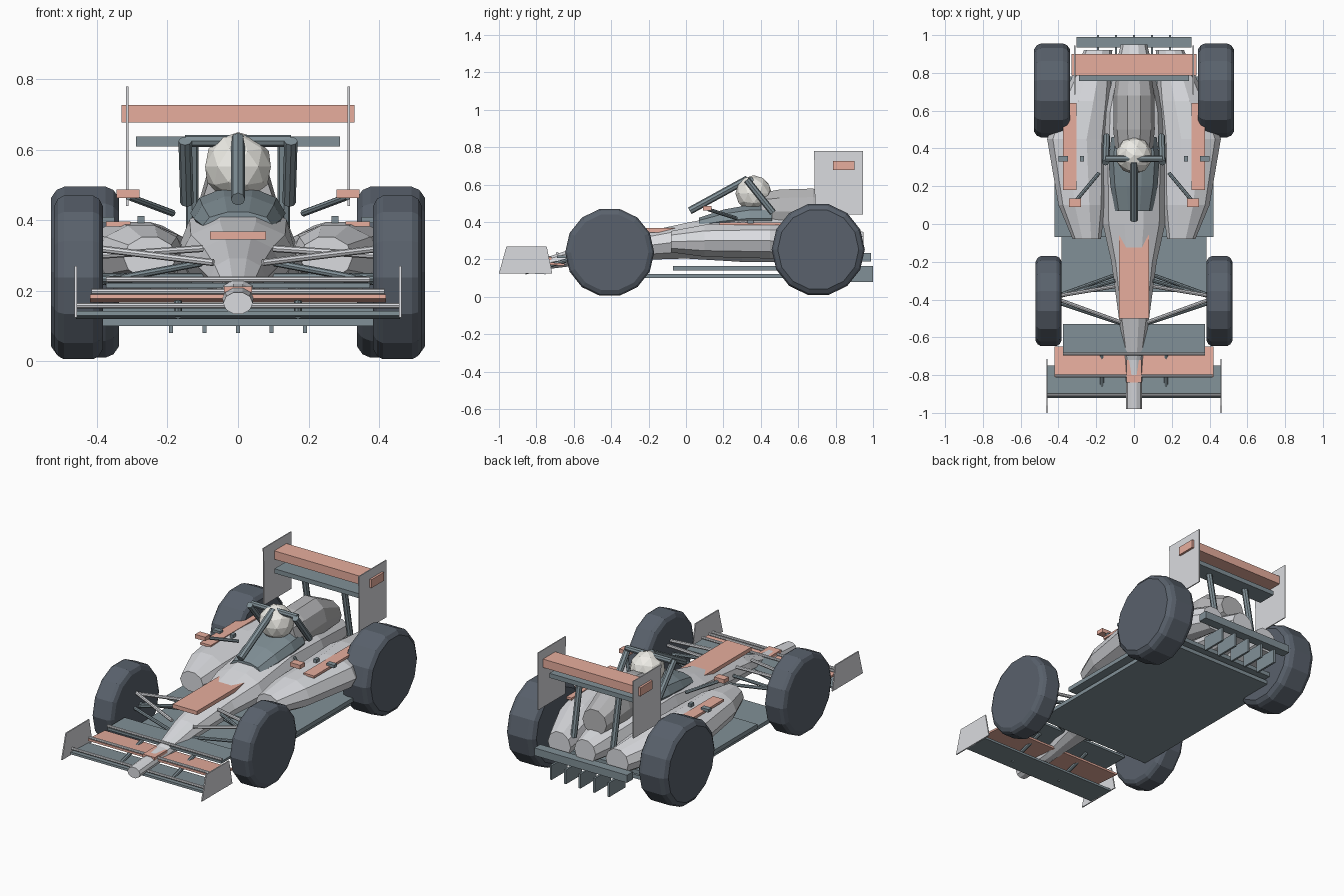
import bpy, bmesh, math
from mathutils import Vector, Matrix

if "Cube" in bpy.data.objects:
    bpy.data.objects.remove(bpy.data.objects["Cube"])


def material(name, r, g, b):
    m = bpy.data.materials.new(name)
    m.diffuse_color = (r, g, b, 1)
    m.use_nodes = True
    m.node_tree.nodes["Principled BSDF"].inputs["Base Color"].default_value = m.diffuse_color
    return m


BODY = material("pale_grey", .70, .71, .74)
COVER = material("mid_grey", .47, .47, .48)
DARK = material("slate", .22, .28, .31)
TYRE = material("rubber", .10, .12, .15)
ACCENT = material("salmon", .80, .42, .34)
WHITE = material("off_white", .85, .84, .79)


def finish(name, bm, mat, mirror=False):
    bmesh.ops.recalc_face_normals(bm, faces=bm.faces)
    me = bpy.data.meshes.new(name)
    bm.to_mesh(me)
    bm.free()
    ob = bpy.data.objects.new(name, me)
    bpy.context.collection.objects.link(ob)
    me.materials.append(mat)
    if mirror:
        ob.modifiers.new("mirror", 'MIRROR').use_mirror_merge = False
    return ob


def box(name, x, y, z, mat, mirror=False, tilt=0):
    """Box from (min, max) ranges; tilt raises the rear edge, in degrees."""
    bm = bmesh.new()
    c = Vector([(a + b) / 2 for a, b in (x, y, z)])
    s = [b - a for a, b in (x, y, z)]
    m = Matrix.Translation(c) @ Matrix.Rotation(math.radians(tilt), 4, 'X') @ Matrix.Diagonal((*s, 1))
    bmesh.ops.create_cube(bm, size=1, matrix=m)
    return finish(name, bm, mat, mirror)


def bar(name, p, q, r, mat, mirror=False, sides=8):
    """Round rod between two points."""
    p, q = Vector(p), Vector(q)
    d = q - p
    bm = bmesh.new()
    m = Matrix.Translation((p + q) / 2) @ d.to_track_quat('Z', 'Y').to_matrix().to_4x4()
    bmesh.ops.create_cone(bm, cap_ends=True, segments=sides, radius1=r, radius2=r,
                          depth=d.length, matrix=m)
    return finish(name, bm, mat, mirror)


def skin(name, rings, mat, mirror=False):
    """Join closed rings of points with quads and cap both ends."""
    bm = bmesh.new()
    loops = [[bm.verts.new(p) for p in ring] for ring in rings]
    n = len(loops[0])
    for a, b in zip(loops, loops[1:]):
        for i in range(n):
            j = (i + 1) % n
            bm.faces.new((a[i], a[j], b[j], b[i]))
    bm.faces.new(loops[0])
    bm.faces.new(loops[-1])
    return finish(name, bm, mat, mirror)


def loft(name, sections, mat, mirror=False, sides=10):
    """Loft ellipses along y: (y, x, z, half width, half height)."""
    turn = [2 * math.pi * i / sides for i in range(sides)]
    return skin(name, [[(x + rx * math.cos(t), y, z + rz * math.sin(t)) for t in turn]
                       for y, x, z, rx, rz in sections], mat, mirror)


def wheel(name, y, z, r, x0, x1):
    """Fourteen-sided tyre with chamfered shoulders."""
    c = (x1 - x0) * .2
    prof = [(x0, r * .87), (x0 + c * .4, r * .96), (x0 + c, r),
            (x1 - c, r), (x1 - c * .4, r * .96), (x1, r * .87)]
    turn = [2 * math.pi * i / 14 for i in range(14)]
    return skin(name, [[(x, y + q * math.cos(t), z + q * math.sin(t)) for t in turn]
                       for x, q in prof], TYRE, True)


def plate(name, outline, x0, x1, mat, mirror=True):
    """Flat side plate from a (y, z) outline."""
    return skin(name, [[(x, y, z) for y, z in outline] for x in (x0, x1)], mat, mirror)


# Wheels
wheel("front_wheels", -.408, .238, .238, .383, .522)
wheel("rear_wheels", .707, .253, .249, .338, .53)

# Body, side pods and engine cover
loft("nose_and_tub", [(-.98, 0, .165, .042, .032), (-.72, 0, .185, .045, .036),
                      (-.5, 0, .235, .08, .06), (-.2, 0, .275, .12, .08),
                      (0, 0, .30, .165, .10), (.3, 0, .32, .17, .14),
                      (.6, 0, .31, .155, .13), (.95, 0, .28, .07, .07)], BODY)
loft("side_pods", [(-.08, .25, .295, .075, .06), (.1, .275, .30, .125, .09),
                   (.45, .30, .30, .16, .10), (.65, .255, .29, .13, .10),
                   (.92, .19, .26, .075, .075)], BODY, True)
loft("engine_cover", [(.40, 0, .46, .10, .10), (.5, 0, .455, .11, .125),
                      (.68, 0, .46, .108, .125), (.86, 0, .42, .08, .075)], COVER)

# Cockpit surround
loft("cockpit_surround", [(.07, 0, .385, .10, .04), (.2, 0, .405, .125, .065),
                          (.34, 0, .42, .135, .075), (.46, 0, .42, .12, .075)], DARK)

# Driver helmet
bm = bmesh.new()
bmesh.ops.create_icosphere(bm, subdivisions=2, radius=.098, matrix=Matrix.Translation((0, .362, .552)))
finish("helmet", bm, WHITE)

# Protective hoop over the cockpit
bar("hoop_pillar", (0, .02, .46), (0, .33, .63), .02, DARK)
bar("hoop_crossbar", (-.15, .345, .625), (.15, .345, .625), .017, DARK)
bar("hoop_legs", (.15, .325, .625), (.145, .465, .45), .019, DARK, True)

# Mirrors
box("mirrors", (.28, .345), (.09, .135), (.463, .487), ACCENT, True)
bar("mirror_stalks", (.185, .27, .42), (.31, .12, .467), .01, DARK, True)

# Accent panels and small fins
box("nose_panel", (-.08, .08), (-.5, 0), (.345, .368), ACCENT)
box("pod_strips", (.305, .375), (.18, .64), (.383, .397), ACCENT, True)
box("pod_winglets", (.35, .40), (.33, .36), (.392, .41), DARK, True)
box("pod_fins", (.265, .285), (.33, .36), (.38, .412), DARK, True)

# Floor and diffuser
box("floor", (-.385, .385), (-.36, .76), (.10, .123), DARK)
box("upper_floor", (-.42, .42), (-.07, .5), (.14, .165), DARK)
box("rear_floor", (-.35, .35), (.5, .78), (.14, .165), DARK)
box("rear_beam", (-.305, .305), (.935, .99), (.19, .235), DARK)
for i in range(5):
    x = (i - 2) * .095
    box(f"diffuser_fin_{i + 1}", (x - .006, x + .006), (.85, 1), (.08, .165), DARK)

# Rear wing
box("rear_wing_flap", (-.33, .33), (.785, .9), (.677, .727), ACCENT)
box("rear_wing_plane", (-.29, .29), (.757, .87), (.61, .637), DARK)
plate("rear_wing_endplates", [(.685, .78), (.945, .78), (.945, .44), (.69, .44)], .311, .317, BODY)
bar("rear_wing_struts", (.13, .87, .30), (.13, .81, .62), .018, DARK, True)

# Front wing
box("front_wing_plane", (-.46, .46), (-.92, -.75), (.125, .138), DARK, tilt=-3)
bar("front_wing_bar", (-.46, -.905, .158), (.46, -.905, .158), .008, BODY)
box("front_wing_flaps", (.035, .42), (-.81, -.65), (.172, .184), ACCENT, True, tilt=-4)
bar("flap_bar", (-.415, -.805, .198), (.415, -.805, .198), .008, BODY)
box("front_wing_upper", (-.375, .375), (-.69, -.53), (.208, .222), DARK)
bar("upper_bar", (-.375, -.688, .232), (.375, -.688, .232), .008, BODY)
box("nose_cap", (-.04, .04), (-.84, -.72), (.195, .212), ACCENT)
plate("front_wing_endplates", [(-.96, .27), (-.745, .27), (-.715, .125), (-1, .125)], .457, .464, BODY)
bar("front_wing_brackets", (.17, -.86, .13), (.17, -.62, .20), .011, DARK, True)

# Front suspension
for name, p, q, mat in (
        ("upper_arm_front", (.07, -.52, .28), (.40, -.40, .32), BODY),
        ("upper_arm_rear", (.10, -.33, .32), (.40, -.38, .30), BODY),
        ("lower_arm_front", (.06, -.53, .22), (.42, -.41, .235), DARK),
        ("lower_arm_rear", (.10, -.27, .24), (.42, -.385, .24), DARK),
        ("push_rod", (.10, -.30, .28), (.42, -.39, .22), DARK)):
    bar(name, p, q, .010, mat, True)
